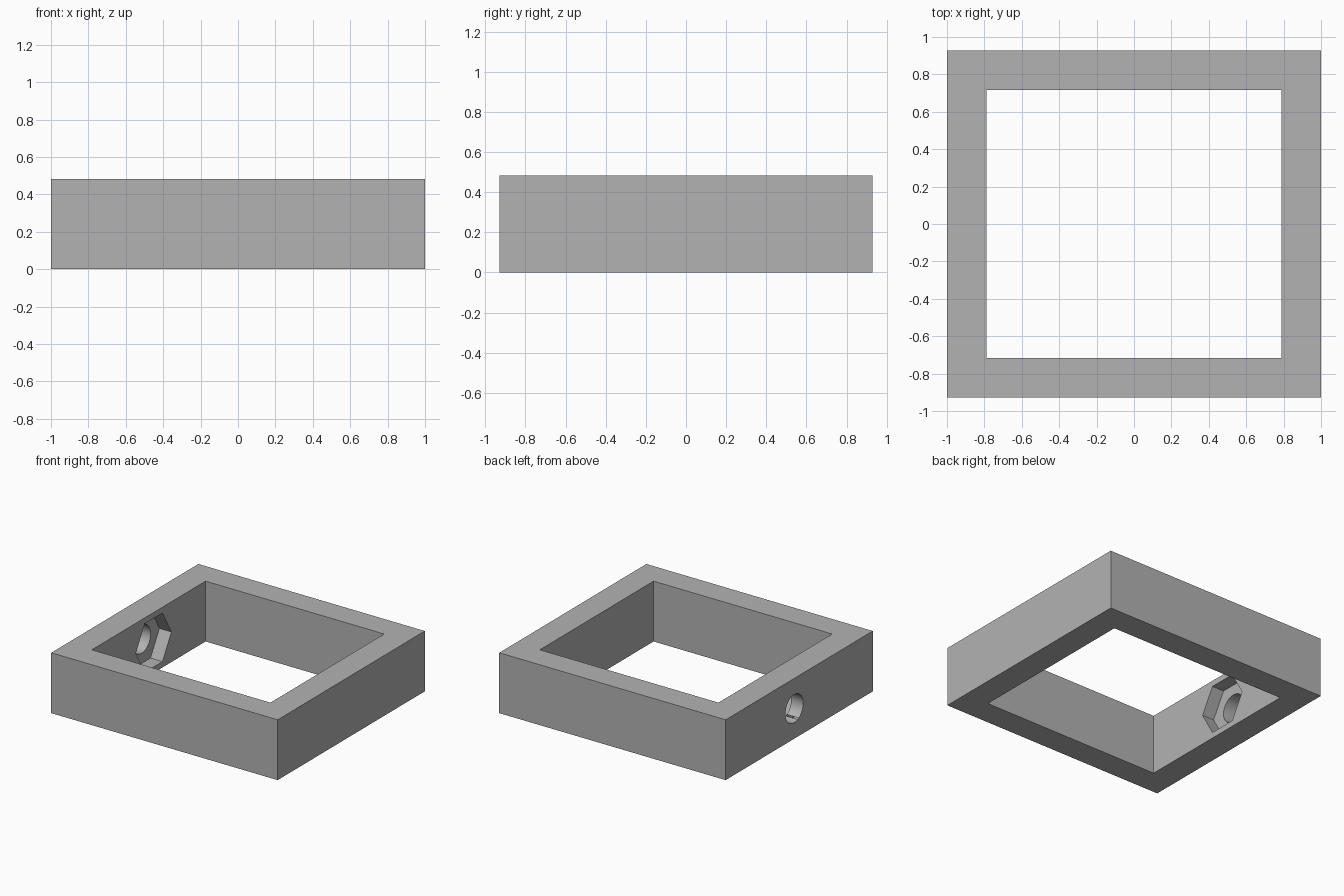
import bpy
import math

default = bpy.data.objects.get("Cube")
if default:
    bpy.data.objects.remove(default, do_unlink=True)

WIDTH, DEPTH, HEIGHT = 2.0, 1.856, 0.482
INNER_X, INNER_Y = 1.578, 1.435
HOLE_Y, HOLE_Z = 0.062, HEIGHT / 2
WALL = (WIDTH - INNER_X) / 2

grey = bpy.data.materials.new("plain_grey")
grey.use_nodes = True
colour = (0.45, 0.45, 0.45, 1)
grey.diffuse_color = colour
grey.node_tree.nodes["Principled BSDF"].inputs["Base Color"].default_value = colour


def box(name, size):
    bpy.ops.mesh.primitive_cube_add(size=1, location=(0, 0, HEIGHT / 2))
    obj = bpy.context.object
    obj.name = name
    obj.scale = size
    bpy.ops.object.transform_apply(location=False, rotation=False, scale=True)
    obj.data.materials.append(grey)
    return obj


def side_cutter(name, sides, radius, start, end):
    """Prism along x; its first corner is turned to point along y."""
    bpy.ops.mesh.primitive_cylinder_add(
        vertices=sides, radius=radius, depth=end - start,
        location=((start + end) / 2, HOLE_Y, HOLE_Z),
        rotation=(math.pi / 2 if sides == 6 else 0, math.pi / 2, 0))
    obj = bpy.context.object
    obj.name = name
    obj.data.materials.append(grey)
    return obj


def cut(target, cutter):
    mod = target.modifiers.new(cutter.name, 'BOOLEAN')
    mod.operation = 'DIFFERENCE'
    mod.solver = 'EXACT'
    mod.object = cutter
    bpy.context.view_layer.objects.active = target
    bpy.ops.object.modifier_apply(modifier=mod.name)
    bpy.data.objects.remove(cutter, do_unlink=True)


# Square ring body
frame = box("frame", (WIDTH, DEPTH, HEIGHT))
cut(frame, box("opening_cutter", (INNER_X, INNER_Y, HEIGHT * 2)))

# Round bolt hole through one wall
cut(frame, side_cutter("bolt_hole_cutter", 48, 0.112, -1.1, -0.6))

# Hexagonal nut pocket, half the wall deep, on the inside
pocket = side_cutter("nut_pocket_cutter", 6, 0.224, -1 + WALL / 2, -0.6)
# Corners point front and back, flats face up and down
pocket.rotation_euler = (0, math.pi / 2, 0)
bpy.context.view_layer.update()
cut(frame, pocket)

# Smooth bore, sharp edges elsewhere
bpy.ops.object.select_all(action='DESELECT')
frame.select_set(True)
bpy.context.view_layer.objects.active = frame
bpy.ops.object.shade_smooth_by_angle(angle=math.radians(30))
